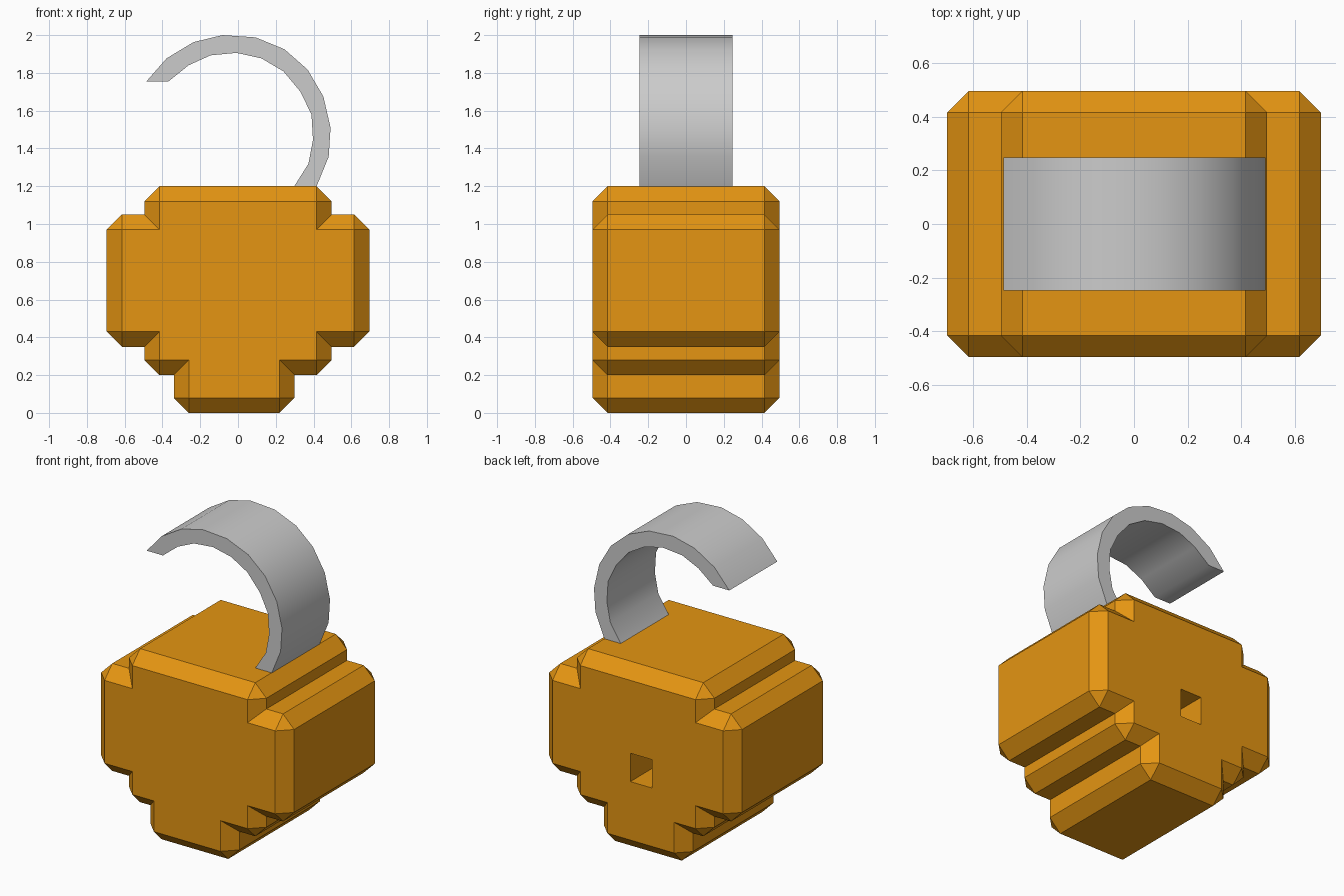
import bpy, bmesh
from mathutils import Vector

if "Cube" in bpy.data.objects:
    bpy.data.objects.remove(bpy.data.objects["Cube"])

CHAMFER = 0.08
DEPTH = 0.495


def finish(name, bm, mat=None):
    bmesh.ops.recalc_face_normals(bm, faces=bm.faces[:])
    me = bpy.data.meshes.new(name)
    bm.to_mesh(me)
    bm.free()
    ob = bpy.data.objects.new(name, me)
    bpy.context.collection.objects.link(ob)
    if mat:
        me.materials.append(mat)
    return ob


gold = bpy.data.materials.new("gold")
gold.diffuse_color = (0.78, 0.30, 0.006, 1)
gold.use_nodes = True
gold.node_tree.nodes["Principled BSDF"].inputs["Base Color"].default_value = gold.diffuse_color


# Lock body: stepped outline, chamfered on every outer edge
def half(sign, foot):
    steps = [(foot, 0), (foot, 0.2), (0.495, 0.2), (0.495, 0.35),
             (0.695, 0.35), (0.695, 1.05), (0.495, 1.05), (0.495, 1.2)]
    return [Vector((sign * x, z)) for x, z in steps]


outline = half(1, 0.30) + half(-1, 0.34)[::-1]
n = len(outline)

bm = bmesh.new()
rims, caps = [], []          # per side: corner vertices of the rim and of the flat face
for side in (-1, 1):
    rim, cap = [], []
    for i, p in enumerate(outline):
        a = (outline[i - 1] - p).normalized()
        b = (outline[(i + 1) % n] - p).normalized()
        convex = b.cross(a) > 0
        inner = p + (a + b) * CHAMFER * (1 if convex else -1)
        pts = [p + a * CHAMFER, p + b * CHAMFER] if convex else [p]
        rim.append([bm.verts.new((q.x, side * (DEPTH - CHAMFER), q.y)) for q in pts])
        cap.append(bm.verts.new((inner.x, side * DEPTH, inner.y)))
    bm.faces.new(cap)
    for i in range(n):
        j = (i + 1) % n
        bm.faces.new((cap[i], cap[j], rim[j][0], rim[i][-1]))
        if len(rim[i]) == 2:
            bm.faces.new((cap[i], rim[i][1], rim[i][0]))
    rims.append([v for corner in rim for v in corner])
for i in range(len(rims[0])):
    j = (i + 1) % len(rims[0])
    bm.faces.new((rims[0][i], rims[0][j], rims[1][j], rims[1][i]))
body = finish("lock_body", bm, gold)

# Square keyhole in the back
bm = bmesh.new()
bmesh.ops.create_cube(bm, size=1)
bmesh.ops.scale(bm, vec=(0.155, 0.8, 0.185), verts=bm.verts[:])
bmesh.ops.translate(bm, vec=(-0.023, 0.5, 0.553), verts=bm.verts[:])
cutter = finish("keyhole_cutter", bm, gold)
cutter.hide_render = True
cutter.hide_set(True)
cut = body.modifiers.new("keyhole", 'BOOLEAN')
cut.operation = 'DIFFERENCE'
cut.solver = 'EXACT'
cut.object = cutter

# Open shackle: flat band swept along a slightly uneven arc
outer = [(-0.485, 1.755), (-0.378, 1.877), (-0.235, 1.963), (-0.082, 2.0),
         (0.093, 1.988), (0.246, 1.925), (0.368, 1.818), (0.452, 1.675),
         (0.49, 1.51), (0.48, 1.356), (0.415, 1.197)]
inner = [(-0.368, 1.755), (-0.262, 1.84), (-0.145, 1.893), (-0.008, 1.906),
         (0.124, 1.877), (0.241, 1.808), (0.331, 1.70), (0.389, 1.579),
         (0.397, 1.446), (0.373, 1.319), (0.296, 1.197)]
bm = bmesh.new()
rings = []
for (ox, oz), (ix, iz) in zip(outer, inner):
    rings.append([bm.verts.new(c) for c in ((ox, -0.247, oz), (ox, 0.247, oz),
                                            (ix, 0.247, iz), (ix, -0.247, iz))])
for r, s in zip(rings, rings[1:]):
    for k in range(4):
        m = (k + 1) % 4
        bm.faces.new((r[k], r[m], s[m], s[k]))
bm.faces.new(rings[0])
bm.faces.new(rings[-1])
shackle = finish("shackle", bm)
bpy.ops.object.select_all(action='DESELECT')
shackle.select_set(True)
bpy.context.view_layer.objects.active = shackle
bpy.ops.object.shade_smooth_by_angle(angle=0.7)
